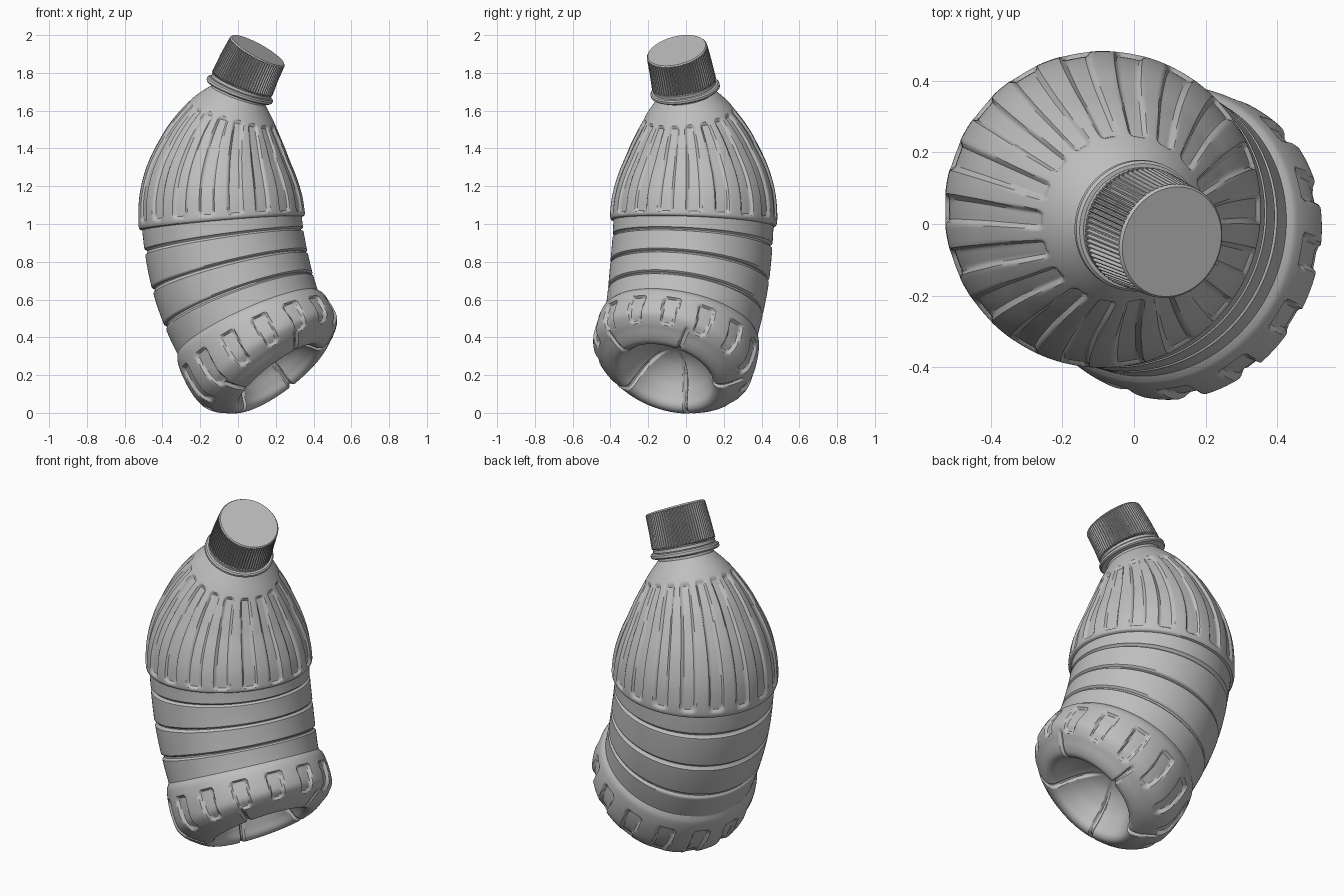
import bpy, bmesh, math
from mathutils import Vector

cube = bpy.data.objects.get("Cube")
if cube:
    bpy.data.objects.remove(cube)

grey = bpy.data.materials.new("matte_grey")
grey.use_nodes = True
COLOUR = (0.52, 0.52, 0.52, 1)
grey.diffuse_color = COLOUR
grey.node_tree.nodes["Principled BSDF"].inputs["Base Color"].default_value = COLOUR

# The whole bottle is bent along a circular arc
BEND_RADIUS = 1.49
BEND_U, BEND_Z = 1.39, 1.145
HEADING = math.radians(-25)


def bend(s, r, a):
    """Axis position s, radius r and angle a to a point on the bent bottle."""
    t = s / BEND_RADIUS
    reach = BEND_RADIUS - r * math.cos(a)
    u, v = BEND_U - reach * math.cos(t), r * math.sin(a)
    c, n = math.cos(HEADING), math.sin(HEADING)
    return Vector((c * u - n * v, n * u + c * v, BEND_Z + reach * math.sin(t)))


def smooth_curve(points, step):
    """Sample a smooth curve through (s, r) points at about equal steps."""
    p = [Vector(q) for q in points]
    p = [2 * p[0] - p[1]] + p + [2 * p[-1] - p[-2]]
    out = []
    for a, b, c, d in zip(p, p[1:], p[2:], p[3:]):
        n = max(1, round((c - b).length / step))
        for i in range(n):
            t = i / n
            out.append(0.5 * (2 * b + (c - a) * t + (2 * a - 5 * b + 4 * c - d) * t ** 2
                              + (3 * b - a - 3 * c + d) * t ** 3))
    return out + [p[-2]]


def lathe(name, rows, segments, depth=None):
    """Revolve rows (top to bottom); depth(s, r, a) sinks detail along the normal."""
    bm = bmesh.new()
    rings = []
    for i, q in enumerate(rows):
        tangent = (rows[min(i + 1, len(rows) - 1)] - rows[max(i - 1, 0)]).normalized()
        normal = Vector((tangent.y, -tangent.x))
        ring = []
        for k in range(segments):
            a = math.tau * k / segments
            p = q - normal * depth(q.x, q.y, a) if depth else q
            ring.append(bm.verts.new(bend(p.x, p.y, a)))
        rings.append(ring)
    for top, low in zip(rings, rings[1:]):
        for k in range(segments):
            j = (k + 1) % segments
            bm.faces.new((top[k], low[k], low[j], top[j]))
    # Close both ends
    bm.faces.new(rings[0])
    bm.faces.new(rings[-1][::-1])
    bmesh.ops.recalc_face_normals(bm, faces=bm.faces)
    mesh = bpy.data.meshes.new(name)
    bm.to_mesh(mesh)
    bm.free()
    mesh.materials.append(grey)
    obj = bpy.data.objects.new(name, mesh)
    bpy.context.collection.objects.link(obj)
    bpy.ops.object.select_all(action='DESELECT')
    obj.select_set(True)
    bpy.context.view_layer.objects.active = obj
    bpy.ops.object.shade_smooth_by_angle(angle=math.radians(35))
    return obj


def ramp(x, lo, hi):
    t = min(1, max(0, (x - lo) / (hi - lo)))
    return t * t * (3 - 2 * t)


def arc_offset(a, r, count, start):
    """Distance round the body to the nearest of count repeats."""
    pitch = math.tau / count
    d = (a - math.radians(start) + pitch / 2) % pitch - pitch / 2
    return abs(d) * r


def panel(s, across, low, high, half_low, half_high):
    """1 inside a tapered, rounded panel and 0 outside."""
    if not low < s < high:
        return 0
    half = half_low + (half_high - half_low) * (s - low) / (high - low)
    corner = 0.6 * half
    dx = across - half + corner
    dy = abs(s - (low + high) / 2) - (high - low) / 2 + corner
    gap = math.hypot(max(dx, 0), max(dy, 0)) + min(max(dx, dy), 0) - corner
    return 1 - ramp(gap, -0.013, 0)


GROOVES = (-0.235, -0.40, -0.565)


def body_detail(s, r, a):
    # Long flutes on the shoulder
    if s > -0.13:
        return 0.013 * panel(s, arc_offset(a, r, 18, 25), -0.115, 0.45, 0.046, 0.03)
    # Rings round the waist
    if s > -0.69:
        return 0.014 * max(1 - ramp(abs(s - g), 0.003, 0.014) for g in GROOVES)
    # Short windows round the foot and radial creases underneath
    sunk = 0
    if r > 0.36:
        sunk = 0.017 * panel(s, arc_offset(a, r, 14, 18), -0.975, -0.77, 0.037, 0.056)
    if s < -0.80 and 0.04 < r < 0.41:
        crease = 1 - ramp(arc_offset(a, r, 5, -38), 0.004, 0.016)
        sunk = max(sunk, 0.014 * crease * ramp(r, 0.04, 0.15) * ramp(0.41 - r, 0, 0.02))
    return sunk


# Body: neck, shoulder, waist, foot and hollow base
neck = [Vector(q) for q in ((0.62, 0.13), (0.595, 0.145), (0.592, 0.178), (0.585, 0.185),
                            (0.572, 0.185), (0.565, 0.178), (0.562, 0.15))]
shoulder = smooth_curve([(0.55, 0.15), (0.52, 0.178), (0.47, 0.22), (0.40, 0.268), (0.32, 0.315),
                         (0.24, 0.353), (0.16, 0.389), (0.08, 0.416), (0, 0.434),
                         (-0.08, 0.442), (-0.125, 0.442), (-0.138, 0.436)], 0.0085)
waist = smooth_curve([(-0.142, 0.424), (-0.40, 0.423), (-0.58, 0.415), (-0.695, 0.408)], 0.006)
foot = smooth_curve([(-0.70, 0.412), (-0.73, 0.427), (-0.80, 0.437), (-0.88, 0.437),
                     (-0.93, 0.426), (-0.97, 0.395), (-0.995, 0.362), (-1.02, 0.325),
                     (-1.033, 0.288), (-1.022, 0.258), (-0.99, 0.238)], 0.009)
hollow = smooth_curve([(-0.985, 0.235), (-0.92, 0.19), (-0.865, 0.12), (-0.84, 0.05),
                       (-0.837, 0.006)], 0.014)
lathe("bottle_body", neck + shoulder + waist + foot + hollow, 336, body_detail)

# Tamper band under the cap
lathe("tamper_band", [Vector(q) for q in ((0.612, 0.15), (0.612, 0.168), (0.596, 0.168),
                                          (0.596, 0.14))], 96)


# Ribbed screw cap
def cap_ribs(s, r, a):
    if r < 0.15 or s > 0.805:
        return 0
    slot = round(a / math.tau * 288) % 4
    return 0.009 if slot > 1 else 0


cap_rows = [(0.814, 0.157), (0.807, 0.163), (0.80, 0.164), (0.71, 0.168), (0.622, 0.172),
            (0.616, 0.172), (0.616, 0.14)]
lathe("screw_cap", [Vector(q) for q in cap_rows], 288, cap_ribs)
